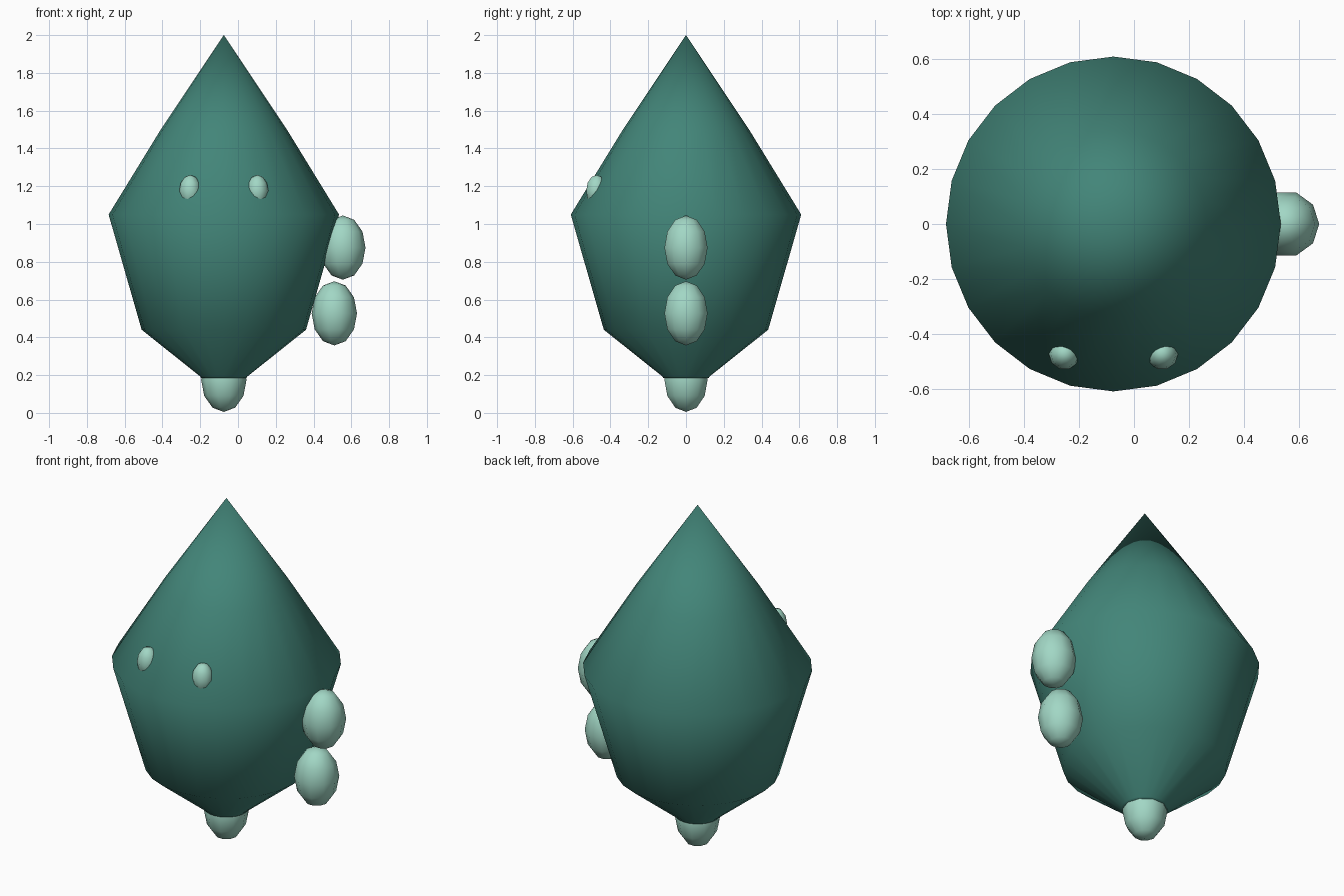
import bpy, bmesh, math

if "Cube" in bpy.data.objects:
    bpy.data.objects.remove(bpy.data.objects["Cube"])

CX = -0.075  # body axis


def material(name, rgb):
    m = bpy.data.materials.new(name)
    m.diffuse_color = (*rgb, 1)
    m.use_nodes = True
    m.node_tree.nodes["Principled BSDF"].inputs["Base Color"].default_value = m.diffuse_color
    return m


dark = material("dark_green", (0.055, 0.235, 0.19))
pale = material("pale_green", (0.36, 0.68, 0.56))


def lathe(name, profile, sides, location, mat):
    """Spin (radius, height) points, bottom to top, into a smooth solid."""
    bm = bmesh.new()
    rings = []
    for r, z in profile:
        if r < 1e-5:
            rings.append([bm.verts.new((0, 0, z))] * sides)
        else:
            rings.append([bm.verts.new((r * math.cos(i * math.tau / sides),
                                        r * math.sin(i * math.tau / sides), z))
                          for i in range(sides)])
    for low, high in zip(rings, rings[1:]):
        for i in range(sides):
            j = (i + 1) % sides
            corners = list(dict.fromkeys((low[i], low[j], high[j], high[i])))
            bm.faces.new(corners)
    for f in bm.faces:
        f.smooth = True
    bmesh.ops.recalc_face_normals(bm, faces=bm.faces[:])
    mesh = bpy.data.meshes.new(name)
    bm.to_mesh(mesh)
    bm.free()
    mesh.materials.append(mat)
    ob = bpy.data.objects.new(name, mesh)
    ob.location = location
    bpy.context.collection.objects.link(ob)
    return ob


def egg(name, location, radius, half_height):
    """Low-poly upright ellipsoid."""
    profile = [(radius * math.sin(k * math.pi / 6), -half_height * math.cos(k * math.pi / 6))
               for k in range(7)]
    return lathe(name, profile, 10, location, pale)


# Pointed bulb body with a small lip around the foot
lathe("body", [(0, 0.185), (0.12, 0.185), (0.125, 0.193), (0.435, 0.44),
               (0.61, 1.05), (0.34, 1.49), (0, 2.0)], 24, (CX, 0, 0), dark)

# Foot below the body
egg("foot", (CX, 0, 0.175), 0.12, 0.17)

# Two beads on the right side
egg("upper_side_bead", (0.555, 0, 0.875), 0.12, 0.17)
egg("lower_side_bead", (0.51, 0, 0.527), 0.12, 0.17)

# Eyes sunk into the front
for side, sign in (("left", -1), ("right", 1)):
    egg(side + "_eye", (CX + sign * 0.178, -0.473, 1.175), 0.058, 0.085)
